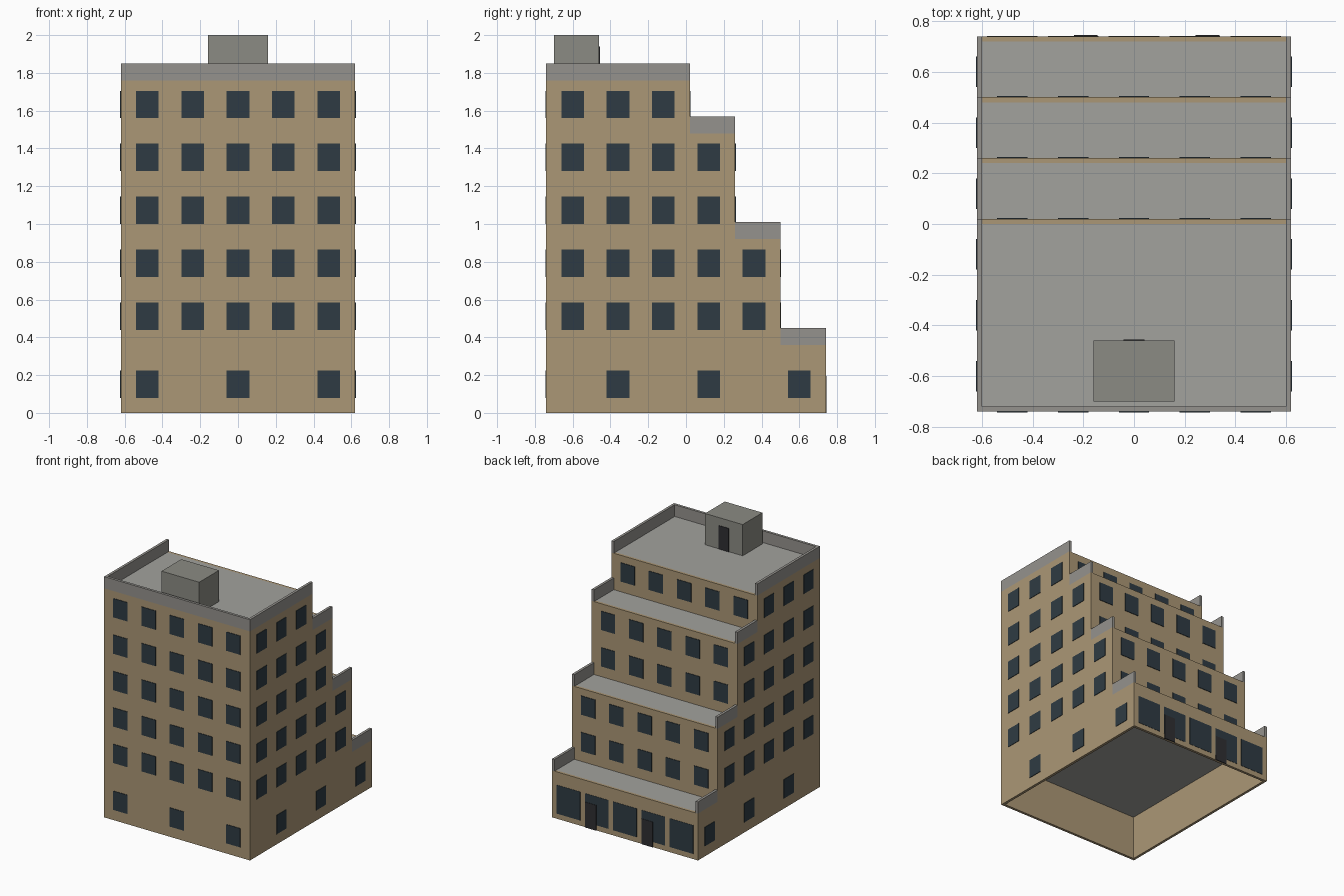
import bpy, bmesh

if "Cube" in bpy.data.objects:
    bpy.data.objects.remove(bpy.data.objects["Cube"])


def mat(name, rgb):
    m = bpy.data.materials.new(name)
    m.diffuse_color = (*rgb, 1)
    m.use_nodes = True
    m.node_tree.nodes["Principled BSDF"].inputs["Base Color"].default_value = m.diffuse_color
    return m


TAN = mat("tan_wall", (0.41, 0.31, 0.18))
TRIM = mat("parapet_grey", (0.30, 0.29, 0.27))
ROOF = mat("roof_grey", (0.36, 0.36, 0.34))
HUT = mat("hut_grey", (0.26, 0.26, 0.23))
GLASS = mat("dark_glass", (0.028, 0.044, 0.056))
DOOR = mat("dark_door", (0.028, 0.028, 0.032))


def finish(name, bm, material):
    bmesh.ops.recalc_face_normals(bm, faces=bm.faces)
    me = bpy.data.meshes.new(name)
    bm.to_mesh(me)
    bm.free()
    me.materials.append(material)
    ob = bpy.data.objects.new(name, me)
    bpy.context.collection.objects.link(ob)
    return ob


def boxes(name, material, items):
    """One object from (x0, x1, y0, y1, z0, z1) boxes."""
    bm = bmesh.new()
    for x0, x1, y0, y1, z0, z1 in items:
        vs = bmesh.ops.create_cube(bm, size=1)["verts"]
        for v in vs:
            v.co = ((x0 + x1) / 2 + v.co.x * (x1 - x0),
                    (y0 + y1) / 2 + v.co.y * (y1 - y0),
                    (z0 + z1) / 2 + v.co.z * (z1 - z0))
    return finish(name, bm, material)


BAY, T, PAR, PROUD = 0.24, 0.02, 0.09, 0.004
HX, FRONT = 0.62, -0.74
GROUND, STOREY = 0.36, 0.28
TOP = GROUND + 5 * STOREY
# tiers: back face y, bottom z, roof z
TIERS = [(0.74, 0.0, 0.36), (0.50, 0.36, 0.92), (0.26, 0.92, 1.48), (0.02, 1.48, TOP)]
BAYS_DEEP = [6, 5, 5, 4, 4, 3]      # side bays on each floor
FLOOR_BACK = [0.74, 0.50, 0.50, 0.26, 0.26, 0.02]
COLS = [(i - 2) * BAY for i in range(5)]

# stepped side walls
profile = [(FRONT, 0)]
for y, z0, z1 in TIERS:
    profile += [(y, z0), (y, z1)]
profile.append((FRONT, TOP))
for side, s in (("left", -1), ("right", 1)):
    bm = bmesh.new()
    face = bm.faces.new([bm.verts.new((s * HX, y, z)) for y, z in profile])
    ext = bmesh.ops.extrude_face_region(bm, geom=[face], use_keep_orig=True)["geom"]
    for v in ext:
        if isinstance(v, bmesh.types.BMVert):
            v.co.x -= s * T
    finish(side + "_stepped_wall", bm, TAN)

# front wall and one back wall per tier
IX = HX - T
boxes("front_wall", TAN, [(-IX, IX, FRONT, FRONT + T, 0, TOP)])
boxes("back_walls", TAN, [(-IX, IX, y - T, y, z0, z1) for y, z0, z1 in TIERS])

# roof and terrace slabs
boxes("roof_slabs", ROOF, [(-IX, IX, FRONT + T, y - T, z1 - T, z1) for y, _, z1 in TIERS])

# parapets: terrace sides, top sides and top front; rear edges stay open
par = [(-IX, IX, FRONT, FRONT + T, TOP, TOP + PAR)]
for i, (y, _, z1) in enumerate(TIERS):
    y0 = TIERS[i + 1][0] if i < 3 else FRONT
    for s in (-1, 1):
        xa, xb = sorted((s * IX, s * HX))
        par.append((xa, xb, y0, y, z1, z1 + PAR))
boxes("parapets", TRIM, par)

# windows on every side
W, H, SILL = 0.06, 0.145, 0.08
front, back, sides = [], [], []
for f in range(6):
    z0 = SILL + (GROUND + (f - 1) * STOREY if f else 0)
    for x in (COLS if f else COLS[::2]):
        front.append((x - W, x + W, FRONT - PROUD, FRONT + T / 2, z0, z0 + H))
    if f:
        yb = FLOOR_BACK[f]
        back += [(x - W, x + W, yb - T / 2, yb + PROUD, z0, z0 + H) for x in COLS]
    for b in range(BAYS_DEEP[f]):
        if f == 0 and b % 2 == 0:
            continue
        y = -0.60 + b * BAY
        for s in (-1, 1):
            xa, xb = sorted((s * (HX - T / 2), s * (HX + PROUD)))
            sides.append((xa, xb, y - W, y + W, z0, z0 + H))
boxes("front_windows", GLASS, front)
boxes("back_windows", GLASS, back)
boxes("side_windows", GLASS, sides)

# shop windows and entrance doors at the back
boxes("shop_windows", GLASS, [(x - 0.1, x + 0.1, 0.73, 0.742, 0.04, 0.26) for x in COLS])
boxes("entrance_doors", DOOR,
      [(x + 0.003, x + 0.097, 0.73, 0.745, 0, 0.195) for x in (-BAY, BAY)])

# rooftop stair hut
boxes("stair_hut", HUT, [(-0.16, 0.16, -0.70, -0.46, TOP, 2.0)])
boxes("hut_door", DOOR, [(-0.042, 0.042, -0.47, -0.456, TOP, TOP + 0.18)])
